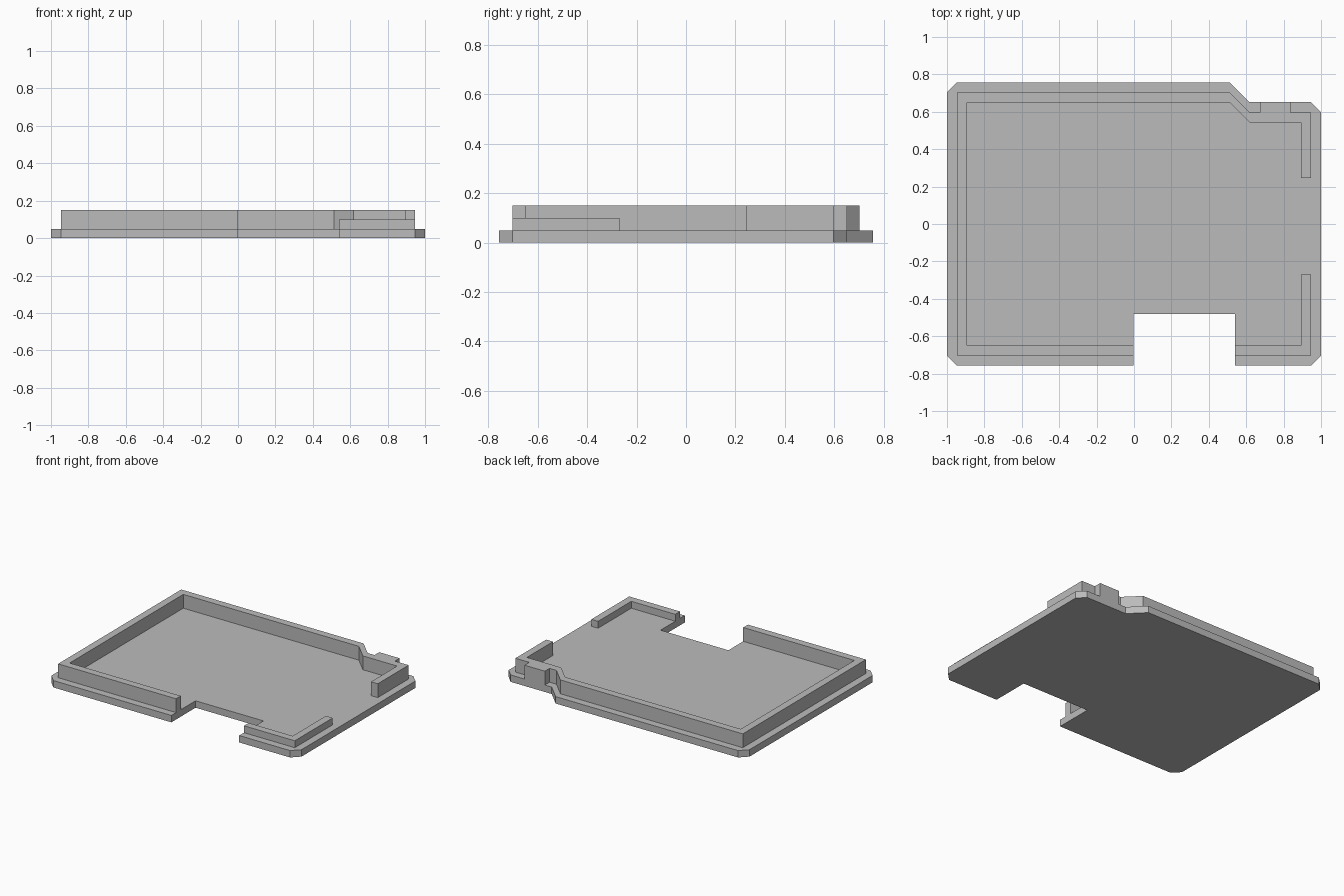
import bpy
import bmesh

cube = bpy.data.objects.get("Cube")
if cube:
    bpy.data.objects.remove(cube, do_unlink=True)

# Single plain grey material
GREY = (0.5, 0.5, 0.5, 1.0)
grey = bpy.data.materials.new("plain grey")
grey.use_nodes = True
grey.diffuse_color = GREY
grey.node_tree.nodes["Principled BSDF"].inputs["Base Color"].default_value = GREY


def slab(name, outline, bottom, top):
    """Extrude a flat outline between two heights."""
    bm = bmesh.new()
    face = bm.faces.new([bm.verts.new((x, y, bottom)) for x, y in outline])
    result = bmesh.ops.extrude_face_region(bm, geom=[face], use_keep_orig=True)
    for v in result["geom"]:
        if isinstance(v, bmesh.types.BMVert):
            v.co.z = top
    bmesh.ops.recalc_face_normals(bm, faces=bm.faces)
    mesh = bpy.data.meshes.new(name)
    bm.to_mesh(mesh)
    bm.free()
    mesh.materials.append(grey)
    obj = bpy.data.objects.new(name, mesh)
    bpy.context.collection.objects.link(obj)
    return obj


# Shared dimensions
T = 0.054                      # wall thickness and ledge width
X, Y = 1.0, 0.757              # half width and half depth
BACK = 0.651                   # rear edge of the stepped corner
SLOPE_A, SLOPE_B = 0.512, 0.618
NOTCH_L, NOTCH_R, NOTCH_Y = -0.003, 0.54, -0.48
BASE, LOW, HIGH = 0.05, 0.10, 0.15

# Base plate with chamfered corners and a notch in the front edge
slab("base_plate", [
    (-X, -Y + T), (-X + T, -Y), (NOTCH_L, -Y), (NOTCH_L, NOTCH_Y),
    (NOTCH_R, NOTCH_Y), (NOTCH_R, -Y), (X - T, -Y), (X, -Y + T),
    (X, BACK - T), (X - T, BACK), (SLOPE_B, BACK), (SLOPE_A, Y),
    (-X + T, Y), (-X, Y - T)], 0, BASE)

# Tall wall: front left, left, back, stepped corner with tab, and right rear
o, i = X - T, X - 2 * T
yo, yi = Y - T, Y - 2 * T
bo, bi = BACK - T, BACK - 2 * T
TAB_L, TAB_R, END = 0.673, 0.836, 0.245
slab("tall_wall", [
    (NOTCH_L, -yo), (-o, -yo), (-o, yo), (SLOPE_A, yo), (SLOPE_B, bo),
    (TAB_L, bo), (TAB_L, BACK), (TAB_R, BACK), (TAB_R, bo), (o, bo),
    (o, END), (i, END), (i, bi), (SLOPE_B, bi), (SLOPE_A, yi),
    (-i, yi), (-i, -yi), (NOTCH_L, -yi)], BASE, HIGH)

# Low wall around the front right corner
LOW_END = -0.27
slab("low_corner_wall", [
    (NOTCH_R, -yo), (o, -yo), (o, LOW_END), (i, LOW_END),
    (i, -yi), (NOTCH_R, -yi)], BASE, LOW)
